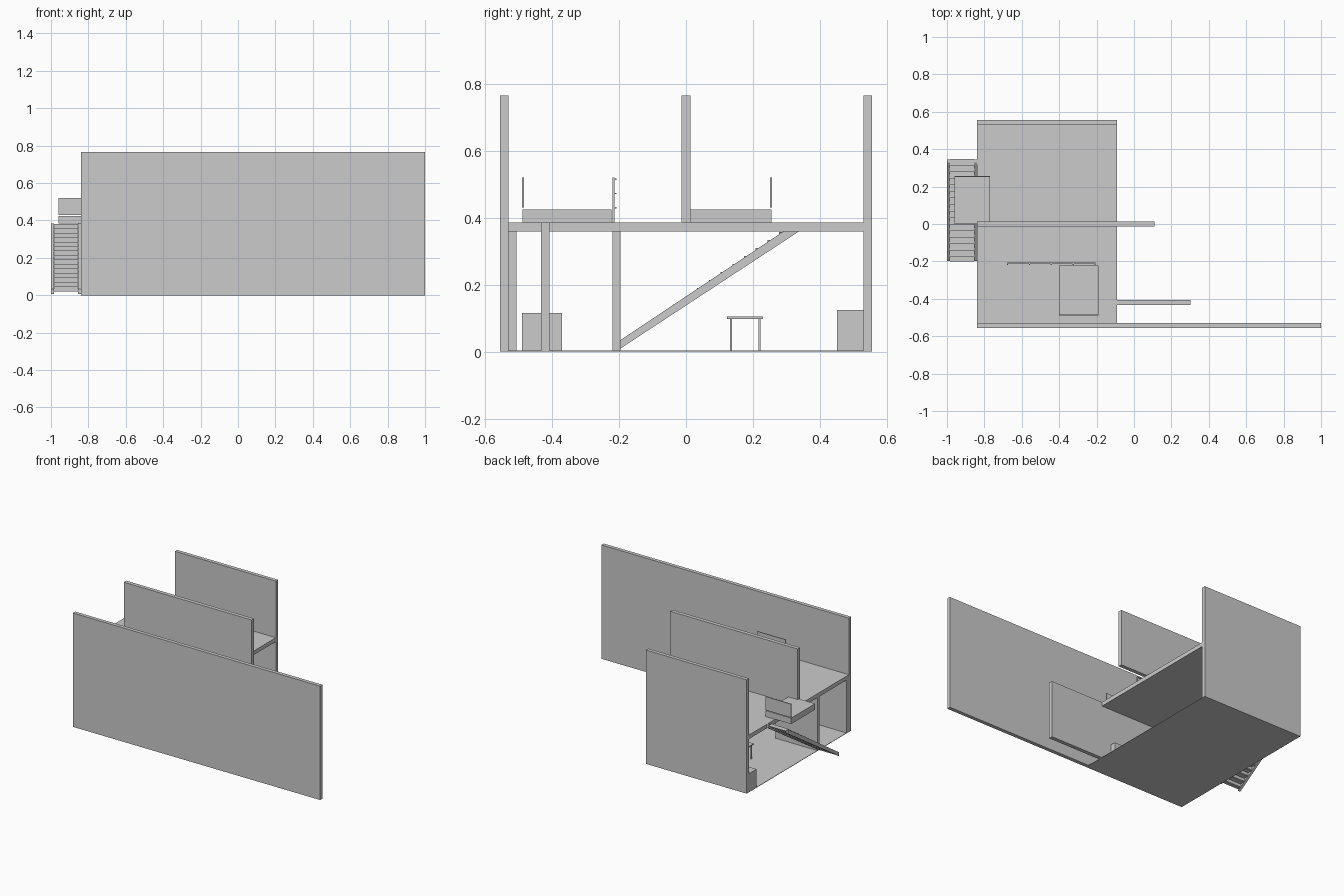
import bpy, bmesh

if "Cube" in bpy.data.objects:
    bpy.data.objects.remove(bpy.data.objects["Cube"])

grey = bpy.data.materials.new("plain_grey")
grey.diffuse_color = (0.6, 0.6, 0.6, 1)
grey.use_nodes = True
grey.node_tree.nodes["Principled BSDF"].inputs["Base Color"].default_value = grey.diffuse_color


def add_box(bm, x0, x1, y0, y1, z0, z1):
    verts = bmesh.ops.create_cube(bm, size=1)["verts"]
    for v in verts:
        v.co.x = x1 if v.co.x > 0 else x0
        v.co.y = y1 if v.co.y > 0 else y0
        v.co.z = z1 if v.co.z > 0 else z0


def finish(name, bm):
    bmesh.ops.recalc_face_normals(bm, faces=bm.faces)
    mesh = bpy.data.meshes.new(name)
    bm.to_mesh(mesh)
    bm.free()
    mesh.materials.append(grey)
    bpy.context.collection.objects.link(bpy.data.objects.new(name, mesh))


def boxes(name, *dims):
    bm = bmesh.new()
    for d in dims:
        add_box(bm, *d)
    finish(name, bm)


LEFT, RIGHT, TOP = -0.84, -0.09, 0.765
CEIL, FLOOR = 0.358, 0.385

# Floors
boxes("ground_floor", (LEFT, RIGHT, -0.553, 0.553, 0, 0.003))
boxes("upper_floor", (LEFT, RIGHT, -0.53, 0.53, CEIL, FLOOR))

# Long parallel walls
boxes("front_wall", (LEFT, 1.0, -0.555, -0.53, 0, TOP))
boxes("back_wall", (LEFT, RIGHT, 0.53, 0.555, 0, TOP))
boxes("upper_middle_wall", (LEFT, 0.11, -0.013, 0.013, FLOOR, TOP))

# Ground floor partitions
boxes("garden_wall", (RIGHT, 0.303, -0.433, -0.407, 0, FLOOR),
      (-0.53, RIGHT, -0.433, -0.407, 0, CEIL))
boxes("stair_wall", (LEFT, -0.53, -0.22, -0.195, 0, CEIL))
boxes("inner_front_wall", (LEFT, -0.53, -0.53, -0.505, 0, CEIL))

# Ground floor furniture
boxes("sofa", (-0.46, -0.16, -0.49, -0.37, 0, 0.115))
boxes("counter", (LEFT, -0.40, 0.45, 0.53, 0, 0.125))
table = [(-0.59, -0.38, 0.123, 0.23, 0.098, 0.105)]
for x in (-0.582, -0.394):
    for y in (0.131, 0.216):
        table.append((x, x + 0.006, y, y + 0.006, 0, 0.098))
boxes("table", *table)

# Beds with floating headboards
boxes("front_bed", (-0.40, -0.19, -0.488, -0.222, FLOOR, 0.425))
boxes("front_headboard", (-0.40, -0.19, -0.49, -0.484, 0.43, 0.52))
boxes("side_bed", (-0.96, -0.77, 0.0, 0.255, FLOOR, 0.425))
boxes("side_headboard", (-0.96, -0.77, 0.251, 0.257, 0.43, 0.52))

# Railing: posts with three rails
rail = [(-0.68, -0.205, -0.214, -0.207, z, z + 0.004) for z in (0.427, 0.47, 0.512)]
for i in range(5):
    x = -0.68 + i * 0.1173
    rail.append((x, x + 0.006, -0.219, -0.213, FLOOR, 0.52))
boxes("railing", *rail)

# Stair stringers: one side profile extruded twice
profile = [(-0.198, 0.008), (0.345, 0.364), (0.345, 0.385), (0.33, 0.385), (-0.198, 0.033)]
bm = bmesh.new()
for x in (-1.0, -0.856):
    face = bm.faces.new([bm.verts.new((x, y, z)) for y, z in profile])
    ext = bmesh.ops.extrude_face_region(bm, geom=[face])["geom"]
    for v in ext:
        if isinstance(v, bmesh.types.BMVert):
            v.co.x += 0.016
finish("stair_stringers", bm)

# Stair treads and risers
steps = []
for i in range(1, 17):
    y, z = 0.243 + (i - 14) * 0.035, 0.0238 * i
    steps.append((-0.984, -0.856, max(y, -0.2), y + 0.035, z - 0.003, z))
    if i > 1:
        steps.append((-0.984, -0.856, y, y + 0.003, z - 0.0238, z - 0.003))
boxes("stair_steps", *steps)
